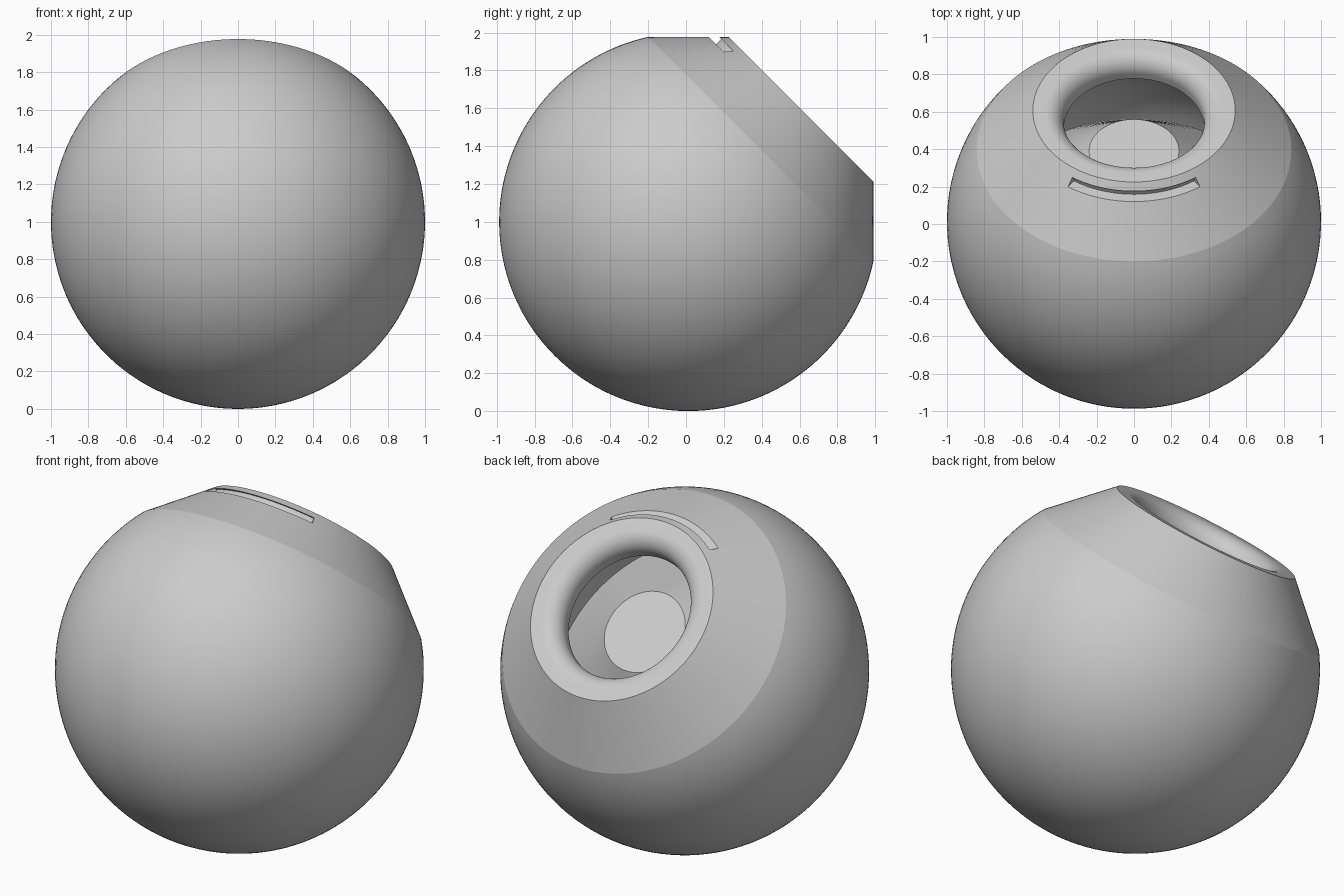
import bpy, bmesh
from math import sin, cos, pi, radians, asin, acos
from mathutils import Matrix, Vector

cube = bpy.data.objects.get("Cube")
if cube:
    bpy.data.objects.remove(cube)

grey = bpy.data.materials.new("plain grey")
grey.use_nodes = True
grey.diffuse_color = (0.6, 0.6, 0.6, 1)
grey.node_tree.nodes["Principled BSDF"].inputs["Base Color"].default_value = grey.diffuse_color

# The ball is turned about an axis that leans 45 degrees to the back
PLACE = Matrix.Translation((0, 0.0125, 1)) @ Matrix.Rotation(-pi / 4, 4, 'X')


def arc(radius, start, end, steps, centre=(0, 0)):
    """Points (radius, height), angles in radians from the axis."""
    angles = [start + (end - start) * i / steps for i in range(steps + 1)]
    return [(centre[0] + radius * sin(t), centre[1] + radius * cos(t)) for t in angles]


def revolve(name, profile, start, sweep, steps, closed=False):
    bm = bmesh.new()
    spin_start = Matrix.Rotation(start, 3, 'Z')
    verts = [bm.verts.new(spin_start @ Vector((r, 0, h))) for r, h in profile]
    geom = verts + [bm.edges.new(pair) for pair in zip(verts, verts[1:])]
    if closed:
        geom.append(bm.faces.new(verts))
        geom.append(bm.edges.get((verts[-1], verts[0])) or bm.edges.new((verts[-1], verts[0])))
        geom = list(dict.fromkeys(geom + list(bm.edges)))
    bmesh.ops.spin(bm, geom=geom, cent=(0, 0, 0), axis=(0, 0, 1),
                   angle=sweep, steps=steps, use_duplicate=False)
    bmesh.ops.remove_doubles(bm, verts=bm.verts, dist=1e-5)
    bmesh.ops.recalc_face_normals(bm, faces=bm.faces)
    mesh = bpy.data.meshes.new(name)
    bm.to_mesh(mesh)
    bm.free()
    mesh.materials.append(grey)
    obj = bpy.data.objects.new(name, mesh)
    obj.matrix_world = PLACE
    bpy.context.collection.objects.link(obj)
    return obj


# Hollow ball: inner post and cone, cavity, rounded mouth, rim, chamfer, outside
CAVITY, MOUTH, FILLET, RIM = 0.8, 0.375, 0.1, 0.841
rim_angle = acos(RIM)
profile = [(0, 0.534), (0.24, 0.534)]
profile += arc(CAVITY, acos(-0.025 / CAVITY), asin(MOUTH / CAVITY), 24)
profile += arc(FILLET, -pi / 2, 0, 12, (MOUTH + FILLET, RIM - FILLET))
profile += [(sin(rim_angle), RIM)]
profile += arc(1, pi / 2 - rim_angle, pi, 56)
profile[-1] = (0, -1)
ball = revolve("hollow_ball", profile, 0, 2 * pi, 128)

# Curved slot cut into the chamfer above the mouth
half = radians(35)
slot = revolve("slot_cutter", [(0.56, 0.767), (0.7, 0.767), (0.7, 0.806), (0.56, 0.806)],
               -pi / 2 - half, 2 * half, 24, closed=True)
slot.hide_render = True
cut = ball.modifiers.new("slot", 'BOOLEAN')
cut.operation = 'DIFFERENCE'
cut.solver = 'EXACT'
cut.object = slot

bpy.ops.object.select_all(action='DESELECT')
ball.select_set(True)
bpy.context.view_layer.objects.active = ball
bpy.ops.object.modifier_apply(modifier=cut.name)
bpy.data.objects.remove(slot)
bpy.ops.object.shade_smooth_by_angle(angle=radians(10))
